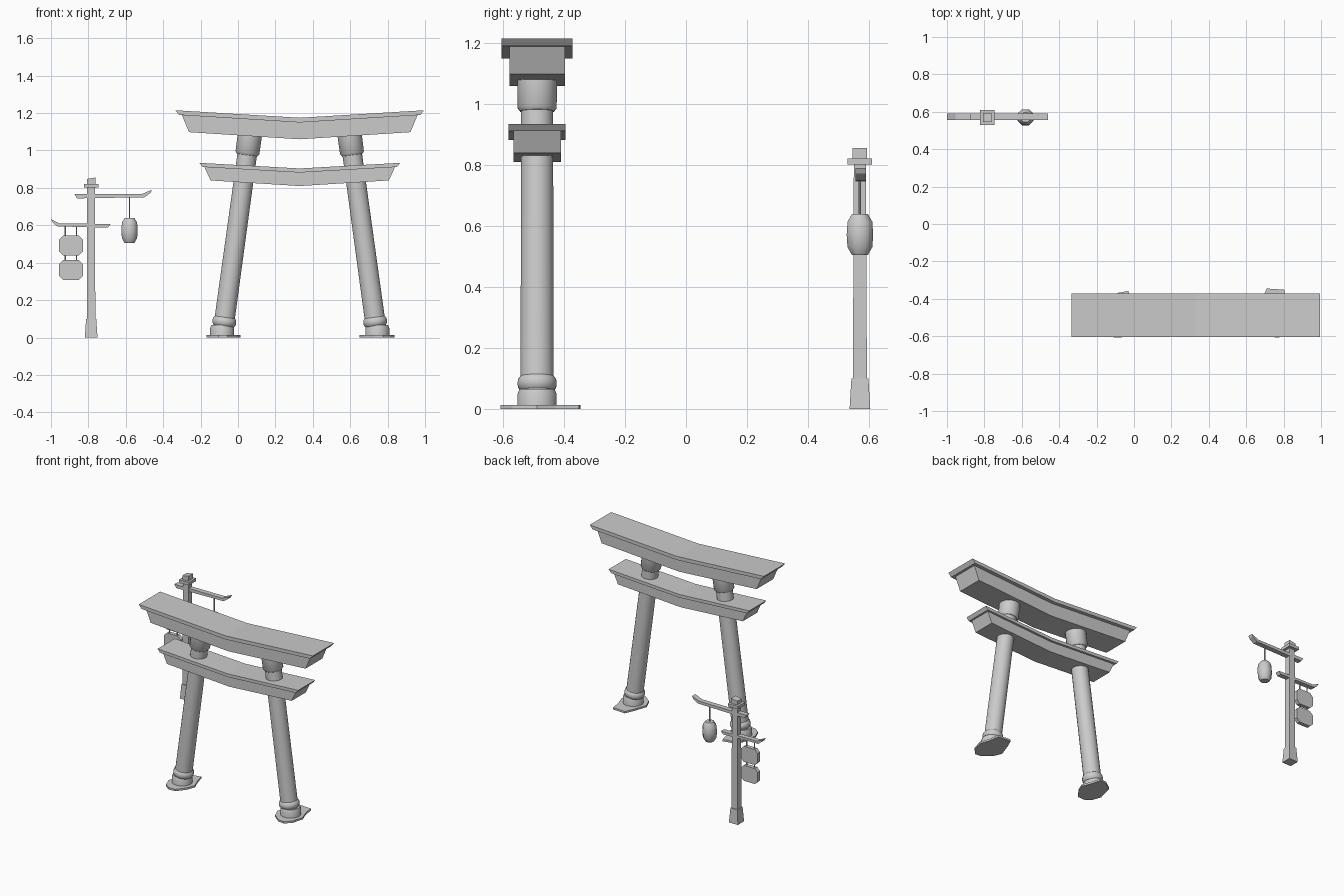
import bpy, bmesh, math
from mathutils import Vector, Matrix

if "Cube" in bpy.data.objects:
    bpy.data.objects.remove(bpy.data.objects["Cube"])

GX, GY = 0.33, -0.488      # gate centre
PX, PY = -0.785, 0.57      # sign post centre


def finish(name, bm, smooth=False):
    bmesh.ops.recalc_face_normals(bm, faces=bm.faces)
    me = bpy.data.meshes.new(name)
    bm.to_mesh(me)
    bm.free()
    ob = bpy.data.objects.new(name, me)
    bpy.context.collection.objects.link(ob)
    if smooth:
        bpy.ops.object.select_all(action='DESELECT')
        ob.select_set(True)
        bpy.context.view_layer.objects.active = ob
        bpy.ops.object.shade_smooth_by_angle(angle=math.radians(46))
    return ob


def loft(name, rings, smooth=False):
    """Join rings of equal point count and close both ends."""
    bm = bmesh.new()
    vs = [[bm.verts.new(p) for p in r] for r in rings]
    n = len(vs[0])
    for a, b in zip(vs, vs[1:]):
        for i in range(n):
            j = (i + 1) % n
            bm.faces.new((a[i], a[j], b[j], b[i]))
    bm.faces.new(vs[0])
    bm.faces.new(vs[-1])
    return finish(name, bm, smooth)


def extrude_xz(name, pts, y0, y1):
    return loft(name, [[(x, y, z) for x, z in pts] for y in (y0, y1)])


def lathe(name, base, axis, profile, sides):
    """Revolve (radius, distance) pairs about an axis starting at base."""
    rot = Vector((0, 0, 1)).rotation_difference(Vector(axis)).to_matrix()
    rings = []
    for r, h in profile:
        rings.append([Vector(base) + rot @ Vector((r * math.cos(a), r * math.sin(a), h))
                      for a in (2 * math.pi * (i + 0.5) / sides for i in range(sides))])
    return loft(name, rings, True)


def square_stack(name, cx, cy, sections):
    """Square tower from (half width x, half width y, z)."""
    return loft(name, [[(cx + sx * hx, cy + sy * hy, z)
                        for sx, sy in ((-1, -1), (1, -1), (1, 1), (-1, 1))]
                       for hx, hy, z in sections])


def bent_beam(name, top_half, bot_half, z_top, z_bot, rise, hy):
    """Shallow V-shaped beam with slanted ends."""
    pts = [(GX - top_half, z_top + rise), (GX, z_top), (GX + top_half, z_top + rise),
           (GX + bot_half, z_bot + rise), (GX, z_bot), (GX - bot_half, z_bot + rise)]
    bm = bmesh.new()
    f = [bm.verts.new((x, GY - hy, z)) for x, z in pts]
    b = [bm.verts.new((x, GY + hy, z)) for x, z in pts]
    for i in range(6):
        j = (i + 1) % 6
        bm.faces.new((f[i], f[j], b[j], b[i]))
    for v in (f, b):
        bm.faces.new((v[0], v[1], v[4], v[5]))
        bm.faces.new((v[1], v[2], v[3], v[4]))
    return finish(name, bm)


# Gate beams: cap plank over a narrower body
bent_beam("top_beam_cap", 0.665, 0.645, 1.175, 1.15, 0.04, 0.116)
bent_beam("top_beam_body", 0.63, 0.592, 1.151, 1.06, 0.038, 0.091)
bent_beam("lower_beam_cap", 0.537, 0.52, 0.904, 0.882, 0.03, 0.093)
bent_beam("lower_beam_body", 0.51, 0.477, 0.883, 0.81, 0.03, 0.078)

# Irregular stone slabs under the pillars (offsets from each pillar foot)
slabs = {
    -1: [(-0.083, -0.03), (-0.06, -0.09), (-0.02, -0.12), (0.03, -0.117), (0.075, -0.06),
         (0.098, 0.0), (0.07, 0.07), (0.055, 0.13), (0.0, 0.12), (-0.055, 0.08)],
    1: [(-0.095, -0.01), (-0.07, -0.07), (-0.015, -0.115), (0.03, -0.12), (0.07, -0.08),
        (0.092, 0.0), (0.07, 0.06), (0.058, 0.137), (-0.035, 0.143), (-0.06, 0.09)]}

# Leaning pillars with foot drums and collars
for s, side in ((-1, "left"), (1, "right")):
    foot = Vector((GX + s * 0.415, GY, 0))
    lean = Vector((-s * 0.137, 0, 1)).normalized()
    at = lambda h: foot + lean * h
    loft(side + "_foot_slab", [[(foot.x + x, GY + y, z) for x, y in slabs[s]]
                               for z in (0, 0.013)])
    lathe(side + "_foot_drum", foot, (0, 0, 1),
          [(0.065, 0.001), (0.065, 0.05), (0.058, 0.066)], 20)
    lathe(side + "_foot_ring", at(0.063), lean,
          [(0.056, 0), (0.063, 0.009), (0.065, 0.022), (0.063, 0.036), (0.055, 0.046)], 20)
    lathe(side + "_pillar", at(0.05), lean, [(0.055, 0), (0.053, 0.97)], 20)
    lathe(side + "_top_collar", at(0.985), lean,
          [(0.056, 0), (0.065, 0.012), (0.066, 0.12)], 20)

# Sign post
square_stack("post_base", PX, PY, [(0.034, 0.034, 0), (0.027, 0.028, 0.1)])
square_stack("post_shaft", PX, PY, [(0.022, 0.023, 0.09), (0.021, 0.02, 0.81)])
square_stack("post_collar", PX, PY, [(0.038, 0.04, 0.802), (0.038, 0.04, 0.822)])
extrude_xz("post_tip", [(-0.808, 0.815), (-0.761, 0.815), (-0.761, 0.856), (-0.808, 0.848)],
           PY - 0.024, PY + 0.024)

# Cross arms with upturned tips
extrude_xz("upper_arm", [(-0.875, 0.767), (-0.86, 0.744), (-0.50, 0.75), (-0.468, 0.773),
                         (-0.46, 0.79), (-0.513, 0.768)], PY - 0.014, PY + 0.02)
extrude_xz("lower_arm", [(-0.68, 0.607), (-0.695, 0.588), (-0.965, 0.594), (-0.988, 0.612),
                         (-1.0, 0.632), (-0.955, 0.61)], PY - 0.014, PY + 0.02)

# Hanging lantern
lathe("lantern_rod", (-0.58, PY, 0.63), (0, 0, 1), [(0.004, 0), (0.004, 0.125)], 6)
lathe("lantern", (-0.58, PY, 0.505), (0, 0, 1),
      [(0.028, 0), (0.044, 0.026), (0.047, 0.067), (0.044, 0.109), (0.028, 0.135)], 8)

# Two hanging sign boards with clipped corners
cx, hw, c = -0.893, 0.064, 0.022
for name, z0, z1, rod_top in (("upper_sign", 0.438, 0.545, 0.595),
                              ("lower_sign", 0.307, 0.414, 0.445)):
    extrude_xz(name, [(cx - hw, z0 + c), (cx - hw + c, z0), (cx + hw - c, z0), (cx + hw, z0 + c),
                      (cx + hw, z1 - c), (cx + hw - c, z1), (cx - hw + c, z1), (cx - hw, z1 - c)],
               PY - 0.012, PY + 0.015)
    for dx, side in ((-0.03, "left"), (0.03, "right")):
        lathe(f"{name}_{side}_rod", (cx + dx, PY, z1 - 0.005), (0, 0, 1),
              [(0.004, 0), (0.004, rod_top - z1 + 0.005)], 6)
